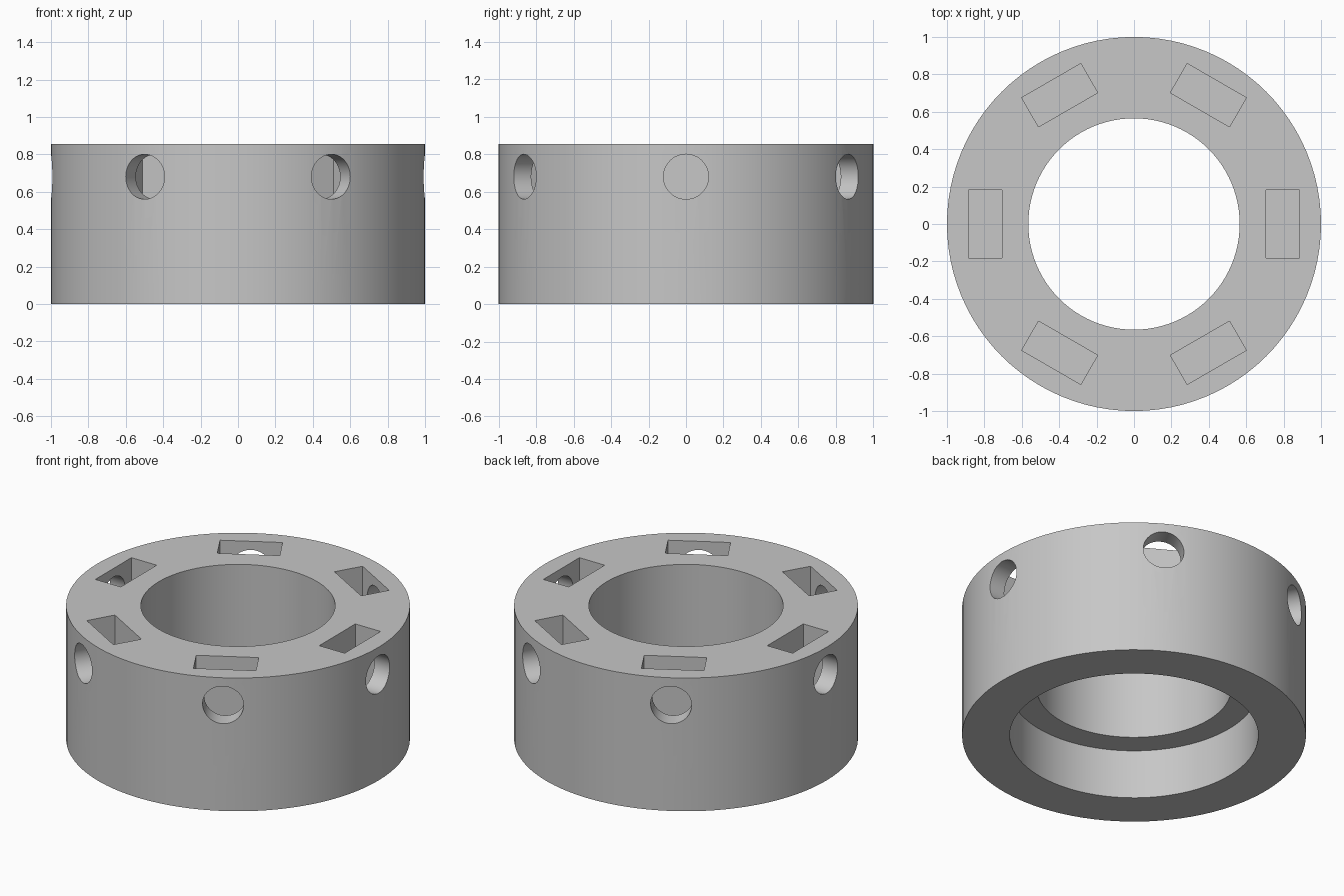
import bpy
import bmesh
import math
from mathutils import Matrix, Vector

cube = bpy.data.objects.get("Cube")
if cube:
    bpy.data.objects.remove(cube, do_unlink=True)

HEIGHT = 0.855
SEGMENTS = 96

grey = bpy.data.materials.new("plain grey")
grey.use_nodes = True
colour = (0.57, 0.57, 0.57, 1)
grey.diffuse_color = colour
grey.node_tree.nodes["Principled BSDF"].inputs["Base Color"].default_value = colour


def make_object(name, bm):
    bmesh.ops.recalc_face_normals(bm, faces=bm.faces)
    mesh = bpy.data.meshes.new(name)
    bm.to_mesh(mesh)
    bm.free()
    mesh.materials.append(grey)
    obj = bpy.data.objects.new(name, mesh)
    bpy.context.collection.objects.link(obj)
    return obj


# Ring body: closed section (radius, height) with a wider recess underneath
section = [(1, 0), (1, HEIGHT), (0.565, HEIGHT), (0.565, 0.315), (0.723, 0.315), (0.723, 0)]
bm = bmesh.new()
loops = []
for i in range(SEGMENTS):
    a = math.tau * i / SEGMENTS
    loops.append([bm.verts.new((r * math.cos(a), r * math.sin(a), z)) for r, z in section])
for i, here in enumerate(loops):
    after = loops[(i + 1) % SEGMENTS]
    for j in range(len(section)):
        k = (j + 1) % len(section)
        bm.faces.new((here[j], after[j], after[k], here[k]))
ring = make_object("ring_body", bm)

# Cutters: six pockets in the top, six round side holes leading into them
pockets, holes = bmesh.new(), bmesh.new()
floor, top = 0.46, HEIGHT + 0.1
for i in range(6):
    turn = Matrix.Rotation(math.tau * i / 6, 4, "Z")
    box = Matrix.Translation((0.795, 0, (floor + top) / 2)) @ Matrix.Diagonal((0.18, 0.365, top - floor, 1))
    bmesh.ops.create_cube(pockets, size=1, matrix=turn @ box)
    bore = Matrix.Translation((0.95, 0, 0.68)) @ Matrix.Rotation(math.pi / 2, 4, "Y")
    bmesh.ops.create_cone(holes, cap_ends=True, segments=48, radius1=0.12, radius2=0.12,
                          depth=0.3, matrix=turn @ bore)

bpy.context.view_layer.objects.active = ring
ring.select_set(True)
for name, bm in (("pocket_cutter", pockets), ("side_hole_cutter", holes)):
    cutter = make_object(name, bm)
    cutter.hide_render = True
    cut = ring.modifiers.new(name, "BOOLEAN")
    cut.operation = "DIFFERENCE"
    cut.solver = "EXACT"
    cut.object = cutter
    bpy.ops.object.modifier_apply(modifier=cut.name)
    bpy.data.objects.remove(cutter, do_unlink=True)

bpy.ops.object.shade_smooth_by_angle(angle=math.radians(30))
